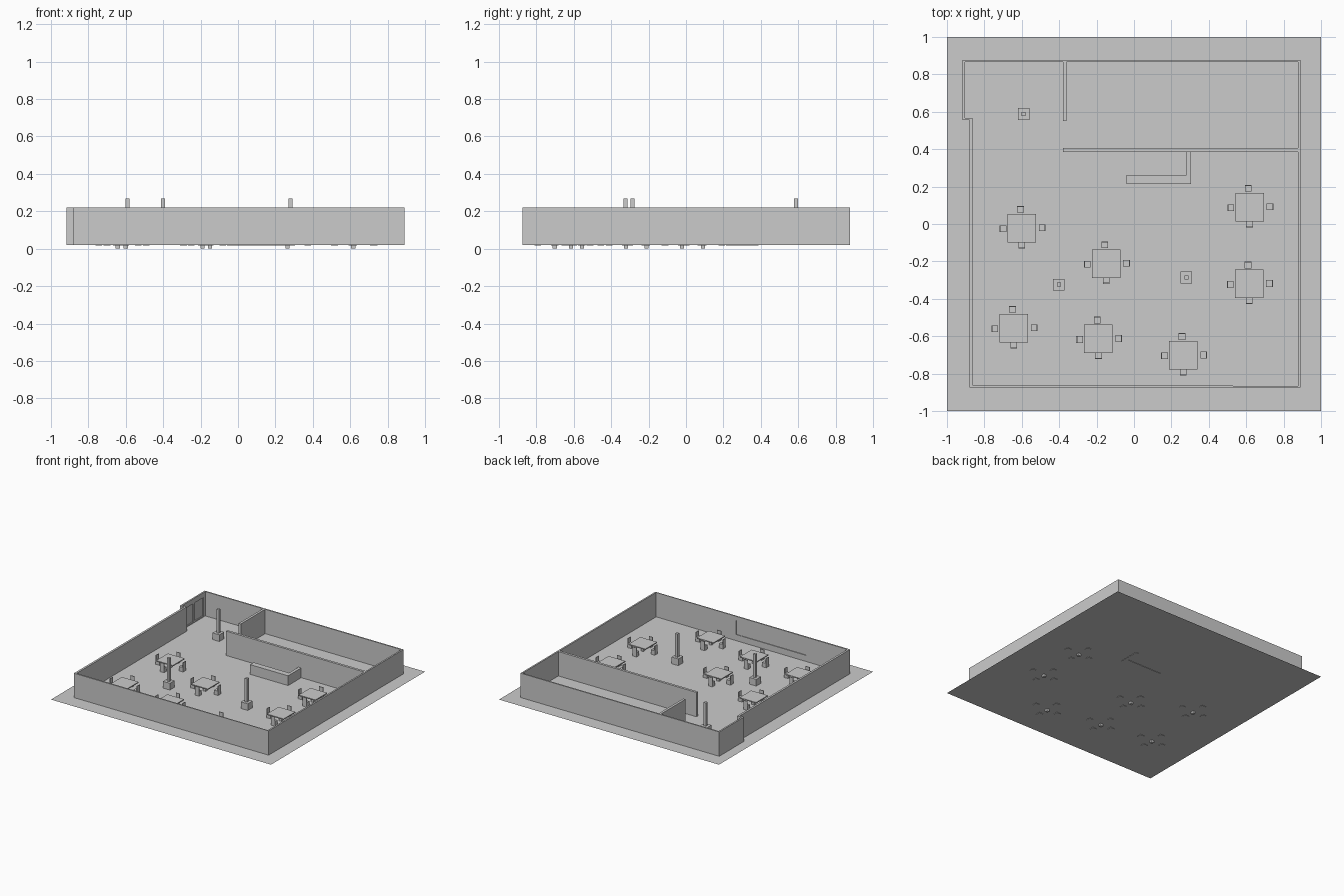
import bpy
import bmesh

if "Cube" in bpy.data.objects:
    bpy.data.objects.remove(bpy.data.objects["Cube"])

FLOOR = 0.02
WALL_TOP = 0.22

grey = bpy.data.materials.new("plain_grey")
grey.use_nodes = True
grey.diffuse_color = (0.6, 0.6, 0.6, 1)
grey.node_tree.nodes["Principled BSDF"].inputs["Base Color"].default_value = (0.6, 0.6, 0.6, 1)


def finish(name, bm):
    bmesh.ops.recalc_face_normals(bm, faces=bm.faces)
    mesh = bpy.data.meshes.new(name)
    bm.to_mesh(mesh)
    bm.free()
    mesh.materials.append(grey)
    obj = bpy.data.objects.new(name, mesh)
    bpy.context.collection.objects.link(obj)
    return obj


def add_box(bm, x, y, z):
    """Box from (low, high) ranges on each axis."""
    verts = bmesh.ops.create_cube(bm, size=1)["verts"]
    for v in verts:
        v.co = [r[0] if c < 0 else r[1] for c, r in zip(v.co, (x, y, z))]


def box(name, x, y, z):
    bm = bmesh.new()
    add_box(bm, x, y, z)
    return finish(name, bm)


def around(c, size):
    return (c - size / 2, c + size / 2)


def prism(name, outline, z0, z1):
    bm = bmesh.new()
    face = bm.faces.new([bm.verts.new((x, y, z0)) for x, y in outline])
    top = bmesh.ops.extrude_face_region(bm, geom=[face])["geom"]
    for v in top:
        if isinstance(v, bmesh.types.BMVert):
            v.co.z = z1
    return finish(name, bm)


def cut(target, cutter):
    mod = target.modifiers.new("recess", 'BOOLEAN')
    mod.operation = 'DIFFERENCE'
    mod.solver = 'EXACT'
    mod.object = cutter
    bpy.context.view_layer.objects.active = target
    bpy.ops.object.modifier_apply(modifier=mod.name)
    bpy.data.objects.remove(cutter)


# Ground sheet
bm = bmesh.new()
bm.faces.new([bm.verts.new((x, y, FLOOR)) for x, y in ((-1, -1), (1, -1), (1, 1), (-1, 1))])
finish("floor", bm)

# Outer walls as a ring between two outlines
outer = [(-0.88, -0.873), (0.89, -0.873), (0.89, 0.878), (-0.917, 0.878), (-0.917, 0.555), (-0.88, 0.555)]
inner = [(-0.863, -0.86), (0.877, -0.866), (0.877, 0.867), (-0.904, 0.867), (-0.904, 0.568), (-0.863, 0.568)]
bm = bmesh.new()
loops = [[bm.verts.new((x, y, z)) for x, y in pts]
         for pts, z in ((outer, FLOOR), (outer, WALL_TOP), (inner, WALL_TOP), (inner, FLOOR))]
n = len(outer)
for k in range(4):
    a, b = loops[k], loops[(k + 1) % 4]
    for i in range(n):
        j = (i + 1) % n
        bm.faces.new((a[i], a[j], b[j], b[i]))
walls = finish("outer_walls", bm)

# Window and door recesses on the inner side
cut(walls, box("window_cutter", (-0.49, 0.15), (-0.868, -0.8), (0.07, 0.185)))
for y in ((0.61, 0.71), (0.735, 0.84)):
    cut(walls, box("door_cutter", (-0.911, -0.85), y, (0.03, 0.18)))

# Inner partitions
box("back_partition", (-0.38, -0.36), (0.55, 0.87), (FLOOR, WALL_TOP))
box("kitchen_partition", (-0.38, 0.88), (0.385, 0.405), (FLOOR, WALL_TOP))

# L-shaped counter
prism("counter", [(-0.04, 0.215), (0.305, 0.215), (0.305, 0.387), (0.28, 0.387),
                  (0.28, 0.262), (-0.04, 0.262)], 0.017, 0.1)

# Pillars on square bases
for x, y in ((-0.59, 0.588), (-0.402, -0.324), (0.28, -0.286)):
    bm = bmesh.new()
    add_box(bm, around(x, 0.062), around(y, 0.062), (FLOOR, 0.075))
    add_box(bm, around(x, 0.022), around(y, 0.022), (0.075, 0.267))
    finish("pillar", bm)


# Chair whose back faces away from the table along (dx, dy)
def chair(x, y, dx, dy):
    bm = bmesh.new()
    size = 0.036
    add_box(bm, around(x, size), around(y, size), (0.017, 0.056))
    bx, by = x + dx * 0.015, y + dy * 0.015
    add_box(bm, around(bx, 0.006 if dx else size), around(by, 0.006 if dy else size), (0.056, 0.095))
    finish("chair", bm)


# Tables, each with four chairs
for x, y in ((-0.6, -0.022), (-0.149, -0.212), (0.618, 0.09), (0.616, -0.32),
             (-0.643, -0.557), (-0.19, -0.614), (0.264, -0.702)):
    bm = bmesh.new()
    add_box(bm, around(x, 0.152), around(y, 0.152), (0.075, 0.083))
    add_box(bm, around(x, 0.022), around(y, 0.022), (0.0, 0.075))
    finish("table", bm)
    chair(x - 0.101, y - 0.003, -1, 0)
    chair(x + 0.109, y + 0.002, 1, 0)
    chair(x - 0.007, y + 0.101, 0, 1)
    chair(x, y - 0.09, 0, -1)
